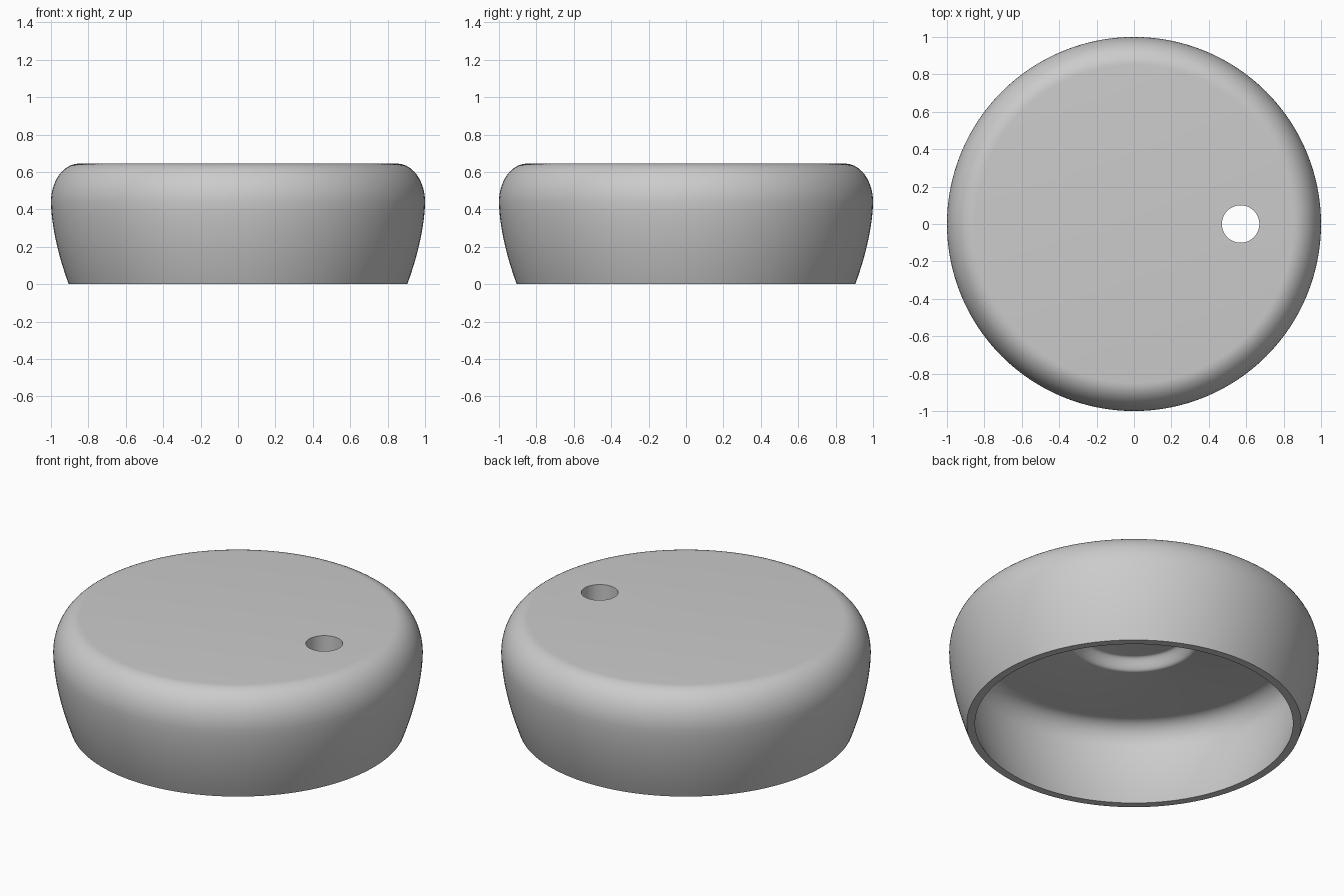
import bpy, bmesh, math
from mathutils import Vector

if "Cube" in bpy.data.objects:
    bpy.data.objects.remove(bpy.data.objects["Cube"])

SEG = 128


def side(r_low, r_max, z_max, n):
    # bulging flank, rising from z = 0 to its widest height
    return [(r_max - (r_max - r_low) * (1 - i / n) ** 1.7, z_max * i / n) for i in range(n)]


def corner(r_max, z_max, r_top, z_top, n):
    # elliptical rounding from the flank onto the flat top
    pts = []
    for i in range(n + 1):
        a = math.pi / 2 * i / n
        pts.append((r_top + (r_max - r_top) * math.cos(a), z_max + (z_top - z_max) * math.sin(a)))
    return pts


def s_curve(r0, z0, r1, z1, n):
    # soft step between two flat levels
    return [(r0 + (r1 - r0) * i / n, z0 + (z1 - z0) * (0.5 - 0.5 * math.cos(math.pi * i / n)))
            for i in range(n + 1)]


# Shell profile: outside from axis down to the rim, then inside back to the axis
outer = side(0.905, 1.0, 0.44, 12) + corner(1.0, 0.44, 0.85, 0.645, 14)
inner = side(0.86, 0.95, 0.39, 12) + corner(0.95, 0.39, 0.84, 0.525, 12)
recess = s_curve(0.355, 0.525, 0.29, 0.59, 8)
profile = [(0, 0.645)] + outer[::-1] + inner + recess + [(0, 0.59)]

bm = bmesh.new()
verts = [bm.verts.new((r, 0, z)) for r, z in profile]
edges = [bm.edges.new(p) for p in zip(verts, verts[1:])]
bmesh.ops.spin(bm, geom=verts + edges, cent=(0, 0, 0), axis=(0, 0, 1),
               angle=2 * math.pi, steps=SEG, use_merge=False)
bmesh.ops.remove_doubles(bm, verts=bm.verts, dist=1e-5)
bmesh.ops.recalc_face_normals(bm, faces=bm.faces)
mesh = bpy.data.meshes.new("cap_shell")
bm.to_mesh(mesh)
bm.free()
cap = bpy.data.objects.new("cap_shell", mesh)
bpy.context.collection.objects.link(cap)

# Round hole through the top, near the right edge
bpy.ops.mesh.primitive_cylinder_add(vertices=64, radius=0.1, depth=0.5, location=(0.57, 0, 0.6))
cutter = bpy.context.object
cutter.name = "hole_cutter"
cut = cap.modifiers.new("hole", 'BOOLEAN')
cut.operation = 'DIFFERENCE'
cut.solver = 'EXACT'
cut.object = cutter

# Apply the cut and shade
bpy.ops.object.select_all(action='DESELECT')
cap.select_set(True)
bpy.context.view_layer.objects.active = cap
bpy.ops.object.modifier_apply(modifier=cut.name)
bpy.data.objects.remove(cutter, do_unlink=True)
bpy.ops.object.shade_smooth_by_angle(angle=math.radians(35))
